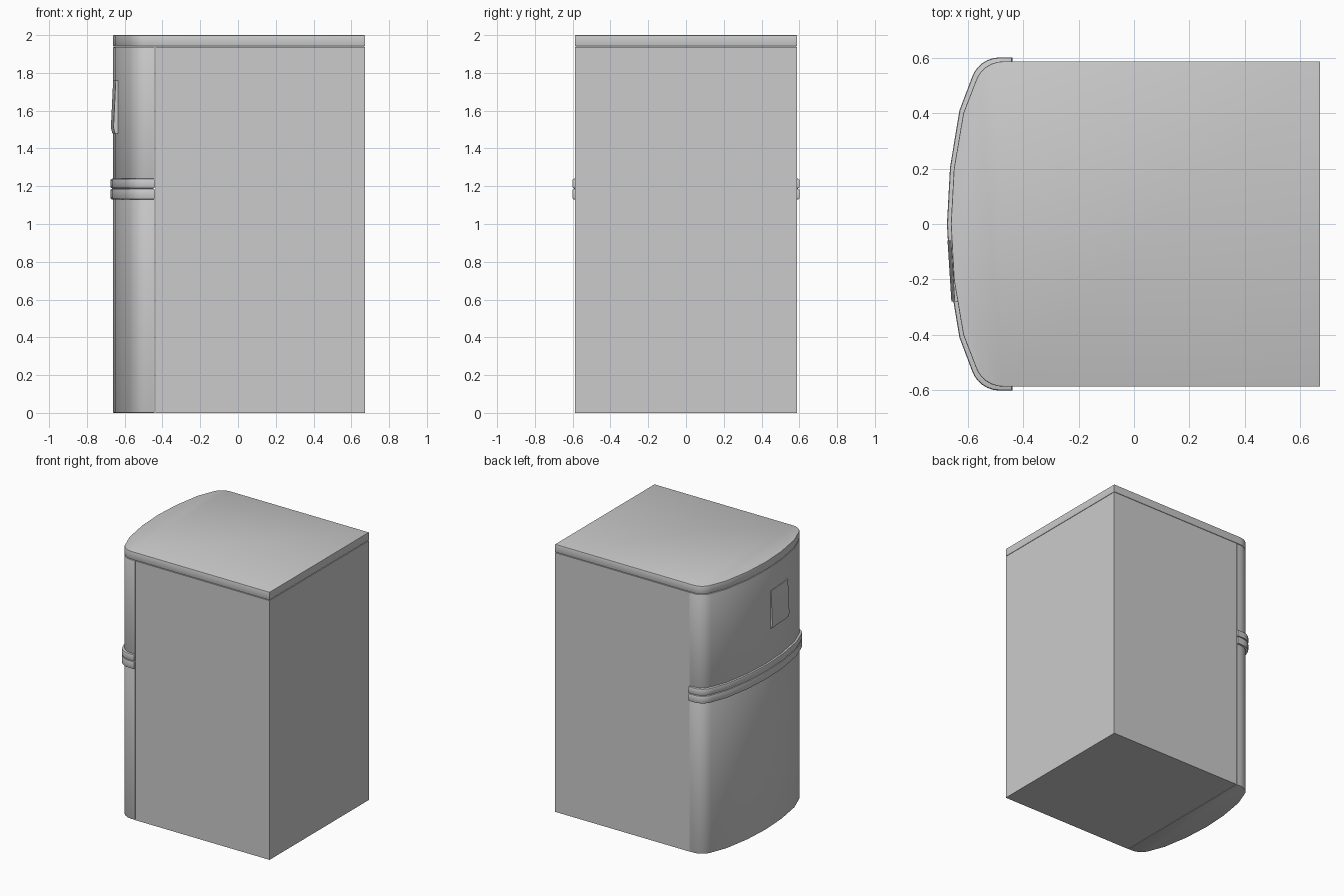
import bpy, bmesh, math

cube = bpy.data.objects.get("Cube")
if cube:
    bpy.data.objects.remove(cube, do_unlink=True)

grey = bpy.data.materials.new("light grey enamel")
grey.use_nodes = True
colour = (0.6, 0.6, 0.6, 1)
grey.diffuse_color = colour
grey.node_tree.nodes["Principled BSDF"].inputs["Base Color"].default_value = colour

SEAM, BACK, SIDE = -0.438, 0.672, 0.587


def bowed_outline(back, grow=0.0):
    """Plan outline: bowed face with rounded corners, straight sides to back."""
    half = [(-0.661, 0), (-0.65, 0.2), (-0.616, 0.4)]
    for i in range(7):
        a = math.radians(18 + 12 * i)
        half.append((-0.472 - 0.105 * math.cos(a), 0.482 + 0.105 * math.sin(a)))
    half = [(x - grow, y * (1 + grow / SIDE)) for x, y in half]
    half.append((back, SIDE + grow))
    return half + [(x, -y) for x, y in reversed(half[1:])]


def prism(name, outline, z0, z1, bevel=0.0):
    """Extrude a plan outline between two heights, softening its rims."""
    bm = bmesh.new()
    base = bm.faces.new([bm.verts.new((x, y, z0)) for x, y in outline])
    top = bmesh.ops.extrude_face_region(bm, geom=[base])["geom"]
    bmesh.ops.translate(bm, vec=(0, 0, z1 - z0),
                        verts=[v for v in top if isinstance(v, bmesh.types.BMVert)])
    bmesh.ops.recalc_face_normals(bm, faces=bm.faces)
    if bevel:
        rims = [e for e in bm.edges if abs(e.verts[0].co.z - e.verts[1].co.z) < 1e-4]
        bmesh.ops.bevel(bm, geom=rims, offset=bevel, segments=2, profile=0.5,
                        affect='EDGES', clamp_overlap=True)
    return finish(name, bm)


def finish(name, bm):
    mesh = bpy.data.meshes.new(name)
    bm.to_mesh(mesh)
    bm.free()
    mesh.materials.append(grey)
    obj = bpy.data.objects.new(name, mesh)
    bpy.context.collection.objects.link(obj)
    bpy.ops.object.select_all(action='DESELECT')
    obj.select_set(True)
    bpy.context.view_layer.objects.active = obj
    bpy.ops.object.shade_smooth_by_angle(angle=math.radians(30))
    return obj


# Cabinet and top
prism("cabinet", [(SEAM, -SIDE), (BACK, -SIDE), (BACK, SIDE), (SEAM, SIDE)], 0, 1.937)
prism("top_panel", bowed_outline(BACK), 1.94, 2.0, 0.004)

# Two bowed doors
door = bowed_outline(SEAM - 0.003)
prism("lower_door", door, 0, 1.14, 0.003)
prism("upper_door", door, 1.23, 1.937, 0.003)

# Raised trim bands where the doors meet
band = bowed_outline(SEAM - 0.001, 0.014)
prism("lower_trim_band", band, 1.13, 1.187, 0.008)
prism("upper_trim_band", band, 1.189, 1.24, 0.008)

# Shallow wedge grip on the upper door: (height, outward shift) sections
bm = bmesh.new()
rings = []
for z, out in [(1.76, 0.002), (1.51, 0.014), (1.48, 0.006)]:
    plan = [(-0.659 - out, -0.06), (-0.645 - out, -0.28), (-0.62, -0.28), (-0.62, -0.06)]
    rings.append([bm.verts.new((x, y, z)) for x, y in plan])
for a, b in zip(rings, rings[1:]):
    for i in range(4):
        j = (i + 1) % 4
        bm.faces.new((a[i], a[j], b[j], b[i]))
bm.faces.new(rings[0])
bm.faces.new(rings[-1])
bmesh.ops.recalc_face_normals(bm, faces=bm.faces)
finish("door_grip", bm)
